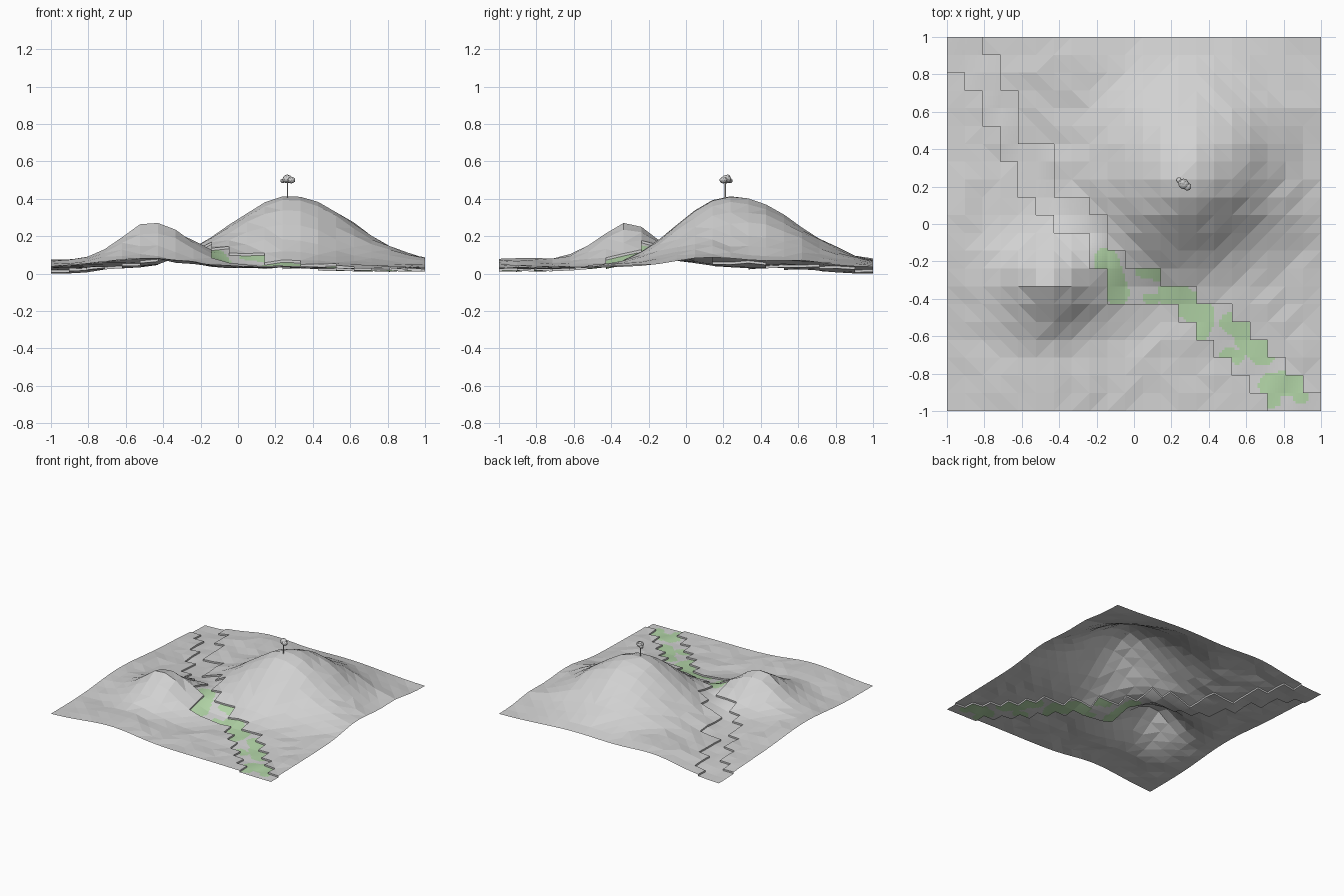
import bpy, bmesh, random
from math import exp
from mathutils import Vector

random.seed(4)
if "Cube" in bpy.data.objects:
    bpy.data.objects.remove(bpy.data.objects["Cube"])

N = 21
STEP = 2 / N
DROP = 0.013


def material(name, rgb):
    m = bpy.data.materials.new(name)
    m.use_nodes = True
    m.diffuse_color = (*rgb, 1)
    m.node_tree.nodes["Principled BSDF"].inputs["Base Color"].default_value = (*rgb, 1)
    return m


grey = material("stone grey", (0.64, 0.64, 0.64))
green = material("moss green", (0.45, 0.67, 0.39))


def finish(name, bm, mats):
    me = bpy.data.meshes.new(name)
    bm.to_mesh(me)
    bm.free()
    ob = bpy.data.objects.new(name, me)
    bpy.context.collection.objects.link(ob)
    for m in mats:
        me.materials.append(m)
    return ob


# Mounds and hollows: centre x, y, height, then widths to west, east, south, north
MOUNDS = [
    (0.28, 0.23, 0.38, 0.45, 0.46, 0.41, 0.51),
    (0.58, 0.48, 0.04, 0.2, 0.2, 0.2, 0.2),
    (0.1, -0.32, -0.025, 0.2, 0.3, 0.2, 0.15),
    (0.58, -0.12, -0.035, 0.25, 0.25, 0.2, 0.2),
    (-0.46, -0.31, 0.24, 0.25, 0.28, 0.24, 0.22),
    (-0.2, -0.55, -0.02, 0.18, 0.18, 0.18, 0.18),
    (-0.6, -0.62, 0.02, 0.2, 0.15, 0.2, 0.15),
    (-0.45, -0.92, 0.05, 0.35, 0.3, 0.3, 0.25),
    (-1.0, -0.1, 0.043, 0.3, 0.3, 0.4, 0.4),
    (1.0, 0.08, 0.025, 0.3, 0.3, 0.2, 0.25),
    (1.0, 0.62, 0.02, 0.3, 0.3, 0.15, 0.15),
    (-0.4, 0.9, 0.05, 0.25, 0.3, 0.3, 0.3),
    (-1.0, 1.0, -0.02, 0.3, 0.3, 0.3, 0.3),
    (1.0, -1.0, -0.008, 0.4, 0.4, 0.4, 0.4),
]


def height(x, y):
    z = 0.035
    for cx, cy, h, w, e, s, n in MOUNDS:
        dx, dy = x - cx, y - cy
        z += h * exp(-(dx / (w if dx < 0 else e)) ** 2 - (dy / (s if dy < 0 else n)) ** 2)
    return z


# Grid corners, row 0 at the back
corner = {}
for j in range(N + 1):
    for i in range(N + 1):
        x, y = -1 + i * STEP, 1 - j * STEP
        rough = random.uniform(-0.006, 0.006) if 0 < i < N and 0 < j < N else 0
        corner[i, j] = Vector((x, y, height(x, y) + rough))
low = min(v.z for v in corner.values()) - DROP
for v in corner.values():
    v.z -= low

# Channel: first and last column of every row
FIRST = [0, 0, 1, 2, 2, 3, 3, 4, 4, 5, 6, 8, 8, 9, 9, 13, 14, 15, 16, 17, 18]
LAST = [2, 3, 3, 4, 4, 4, 6, 6, 6, 8, 9, 9, 10, 12, 14, 16, 17, 18, 19, 20, 21]


def in_channel(i, j):
    return 0 <= j < N and FIRST[j] <= i < LAST[j]


CELLS = [(i, j) for j in range(N) for i in range(N)]


def sheet(cells, drop):
    bm = bmesh.new()
    verts = {}
    for i, j in cells:
        ring = [(i, j), (i, j + 1), (i + 1, j + 1), (i + 1, j)]
        for k in ring:
            if k not in verts:
                verts[k] = bm.verts.new(corner[k] - Vector((0, 0, drop)))
        bm.faces.new([verts[k] for k in ring])
    return bm


# Hills, faceted into triangles
bm = sheet([c for c in CELLS if not in_channel(*c)], 0)
bmesh.ops.triangulate(bm, faces=bm.faces[:], quad_method='SHORT_EDGE')
finish("hills", bm, [grey])

# Channel bed with rounded moss patches: two ends and a radius
PATCHES = [
    ((-0.15, -0.19), (-0.09, -0.37), 0.065),
    ((0.04, -0.25), (0.13, -0.27), 0.035),
    ((0.07, -0.4), (0.12, -0.4), 0.025),
    ((0.2, -0.37), (0.36, -0.48), 0.075),
    ((0.38, -0.5), (0.35, -0.58), 0.055),
    ((0.52, -0.53), (0.6, -0.57), 0.06),
    ((0.6, -0.6), (0.69, -0.69), 0.07),
    ((0.5, -0.7), (0.55, -0.71), 0.04),
    ((0.73, -0.86), (0.88, -0.84), 0.065),
    ((0.75, -0.88), (0.74, -0.94), 0.045),
    ((0.88, -0.86), (0.89, -0.92), 0.045),
]


def mossy(p):
    for a, b, r in PATCHES:
        a, b, q = Vector(a), Vector(b), p.xy
        t = max(0, min(1, (q - a).dot(b - a) / (b - a).length_squared))
        if (a + (b - a) * t - q).length < r:
            return True
    return False


bm = sheet([c for c in CELLS if in_channel(*c)], DROP)
bmesh.ops.subdivide_edges(bm, edges=bm.edges[:], cuts=6, use_grid_fill=True)
for f in bm.faces:
    f.material_index = int(mossy(f.calc_center_median()))
finish("channel_bed", bm, [grey, green])

# Banks between hills and bed
bm = bmesh.new()
for i, j in CELLS:
    if not in_channel(i, j):
        continue
    for di, dj, a, b in ((-1, 0, (0, 0), (0, 1)), (1, 0, (1, 1), (1, 0)),
                         (0, -1, (1, 0), (0, 0)), (0, 1, (0, 1), (1, 1))):
        if 0 <= i + di < N and 0 <= j + dj < N and not in_channel(i + di, j + dj):
            p, q = corner[i + a[0], j + a[1]], corner[i + b[0], j + b[1]]
            down = Vector((0, 0, DROP))
            bm.faces.new([bm.verts.new(v) for v in (p, q, q - down, p - down)])
finish("channel_banks", bm, [grey])

# Tree on the summit
bpy.ops.mesh.primitive_cylinder_add(vertices=6, radius=0.004, depth=0.1, location=(0.265, 0.21, 0.455))
trunk = bpy.context.object
trunk.name = "tree_trunk"
trunk.data.materials.append(grey)
for k, (x, y, z, r) in enumerate([(0.265, 0.215, 0.505, 0.028), (0.285, 0.2, 0.5, 0.022),
                                  (0.24, 0.235, 0.496, 0.015), (0.262, 0.222, 0.517, 0.016)]):
    bpy.ops.mesh.primitive_ico_sphere_add(subdivisions=2, radius=r, location=(x, y, z))
    leaf = bpy.context.object
    leaf.name = f"tree_crown_{k + 1}"
    leaf.scale.z = 0.8
    leaf.data.materials.append(grey)
